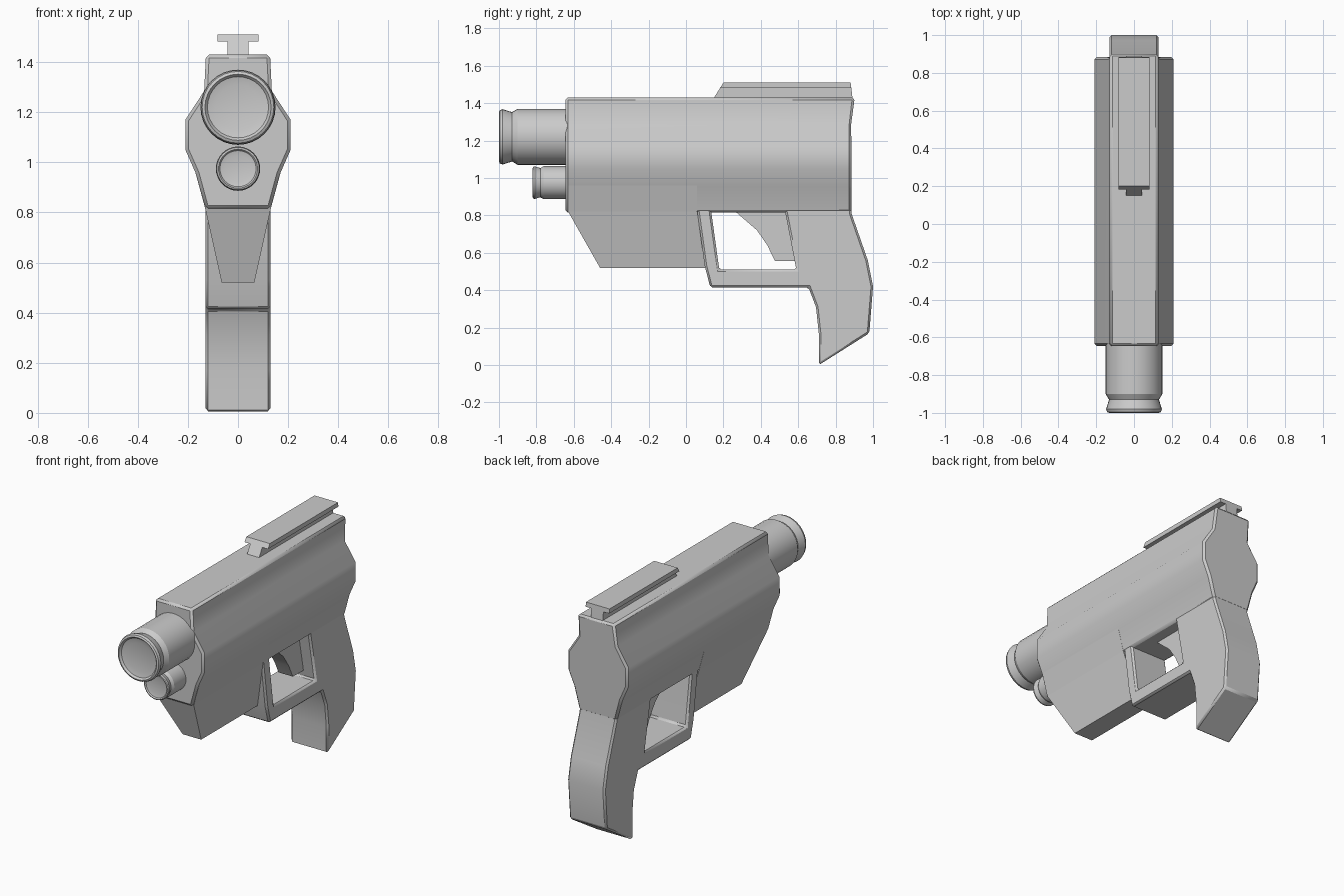
import bpy, bmesh, math

if "Cube" in bpy.data.objects:
    bpy.data.objects.remove(bpy.data.objects["Cube"])


def finish(name, bm, bevel=0.0, smooth=40):
    bmesh.ops.recalc_face_normals(bm, faces=bm.faces)
    me = bpy.data.meshes.new(name)
    bm.to_mesh(me)
    bm.free()
    ob = bpy.data.objects.new(name, me)
    bpy.context.collection.objects.link(ob)
    bpy.ops.object.select_all(action='DESELECT')
    ob.select_set(True)
    bpy.context.view_layer.objects.active = ob
    if smooth:
        bpy.ops.object.shade_smooth_by_angle(angle=math.radians(smooth))
    if bevel:
        mod = ob.modifiers.new("bevel", 'BEVEL')
        mod.width, mod.segments = bevel, 1
        mod.limit_method, mod.angle_limit = 'ANGLE', math.radians(50)
    return ob


def bridge(bm, a, b):
    """Close two matching loops of points into a solid."""
    va, vb = [bm.verts.new(p) for p in a], [bm.verts.new(p) for p in b]
    bm.faces.new(va)
    bm.faces.new(vb[::-1])
    n = len(va)
    for i in range(n):
        j = (i + 1) % n
        bm.faces.new((va[i], vb[i], vb[j], va[j]))


def section_prism(name, half, front, back, **kw):
    """Mirror a half section (x, z), run it along y between two end functions of z."""
    sec = half + [(-x, z) for x, z in reversed(half)]
    bm = bmesh.new()
    bridge(bm, [(x, front(z), z) for x, z in sec], [(x, back(z), z) for x, z in sec])
    return finish(name, bm, **kw)


def side_slab(name, outline, hw, **kw):
    """Extrude a side outline (y, z) across x."""
    bm = bmesh.new()
    bridge(bm, [(-hw, y, z) for y, z in outline], [(hw, y, z) for y, z in outline])
    return finish(name, bm, **kw)


def lathe_y(name, profile, zc, n=32):
    """Revolve (y, radius) points around a y-axis line at height zc."""
    bm = bmesh.new()
    rings = [[bm.verts.new((r * math.cos(2 * math.pi * i / n), y,
                            zc + r * math.sin(2 * math.pi * i / n))) for i in range(n)]
             for y, r in profile]
    for a, b in zip(rings, rings[1:]):
        for i in range(n):
            j = (i + 1) % n
            bm.faces.new((a[i], a[j], b[j], b[i]))
    bm.faces.new(rings[0])
    bm.faces.new(rings[-1])
    return finish(name, bm, smooth=30)


# Main housing with bulged sides
section_prism("housing",
              [(0.13, 0.815), (0.168, 0.955), (0.21, 1.05), (0.21, 1.17),
               (0.135, 1.285), (0.128, 1.43)],
              lambda z: -0.645,
              lambda z: 0.885 + max(0, z - 1.3) * 0.13, bevel=0.013)

# Grip and trigger guard in one outline
side_slab("grip_and_guard",
          [(0.055, 0.87), (0.06, 0.82), (0.10, 0.53), (0.13, 0.415), (0.655, 0.415),
           (0.695, 0.31), (0.71, 0.17), (0.71, 0.0), (0.98, 0.17), (1.0, 0.42),
           (0.972, 0.56), (0.885, 0.81), (0.88, 0.95), (0.50, 0.95), (0.53, 0.82),
           (0.59, 0.51), (0.178, 0.51), (0.135, 0.82), (0.13, 0.87)],
          0.13, bevel=0.011)

# Trigger
side_slab("trigger",
          [(0.22, 0.85), (0.27, 0.815), (0.38, 0.72), (0.435, 0.64), (0.475, 0.557),
           (0.60, 0.555), (0.56, 0.85)], 0.05)

# Tapered block under the housing
section_prism("under_block", [(0.065, 0.52), (0.132, 0.82), (0.173, 0.97)],
              lambda z: -0.63 + max(0, 0.82 - z) * 0.567,
              lambda z: 0.06 + max(0, 0.82 - z) * 0.15, smooth=0)

# Top rail with a T section and raked ends
section_prism("top_rail", [(0.042, 1.42), (0.042, 1.482), (0.082, 1.482), (0.082, 1.51)],
              lambda z: 0.15 + (z - 1.43) * 0.625,
              lambda z: 0.89 - (z - 1.43) * 0.12, smooth=0)

# Upper barrel and lower emitter share one flared shape
for name, zc, tip, s, root in (("barrel", 1.22, -1.0, 1.0, -0.6),
                               ("lower_emitter", 0.975, -0.82, 0.59, -0.6)):
    shape = [(0.02, 0.09), (0.012, 0.122), (0.0, 0.132), (0.005, 0.143), (0.02, 0.148),
             (0.07, 0.132), (0.10, 0.15)]
    lathe_y(name, [(tip + d * s, r * s) for d, r in shape] + [(root, 0.15 * s)], zc)
